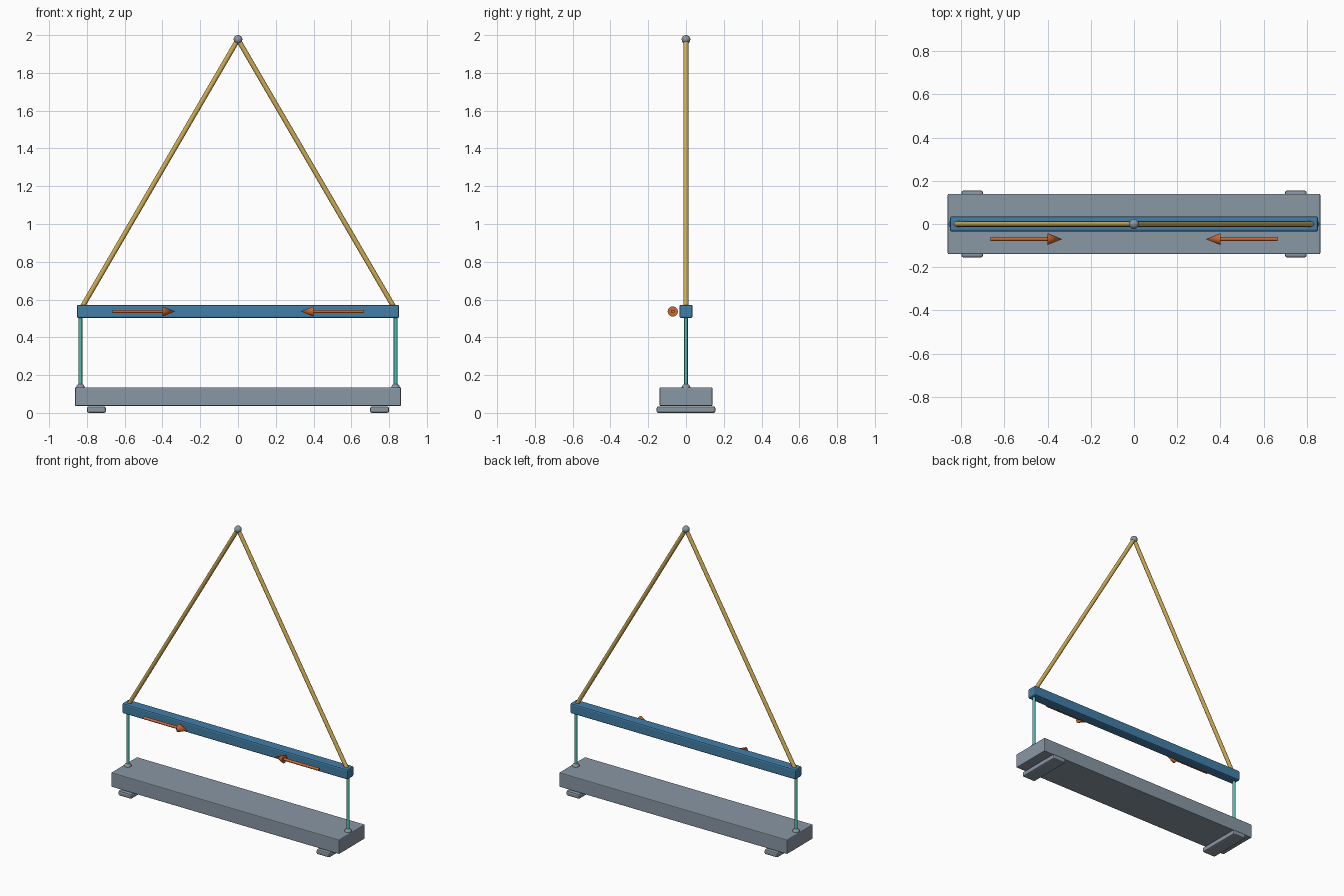
import bpy
from mathutils import Vector

if "Cube" in bpy.data.objects:
    bpy.data.objects.remove(bpy.data.objects["Cube"])


def material(name, rgb):
    m = bpy.data.materials.new(name)
    m.diffuse_color = (*rgb, 1.0)
    m.use_nodes = True
    m.node_tree.nodes["Principled BSDF"].inputs["Base Color"].default_value = m.diffuse_color
    return m


GREY = material("steel grey", (0.25, 0.31, 0.37))
BLUE = material("beam blue", (0.055, 0.21, 0.39))
YELLOW = material("sling yellow", (0.62, 0.41, 0.09))
TEAL = material("hanger teal", (0.08, 0.52, 0.43))
ORANGE = material("arrow orange", (0.62, 0.14, 0.03))


def finish(name, mat, smooth=True):
    ob = bpy.context.object
    ob.name = name
    ob.data.materials.append(mat)
    if smooth:
        bpy.ops.object.shade_smooth_by_angle()
    return ob


def box(name, size, centre, bevel, mat):
    bpy.ops.mesh.primitive_cube_add(size=1, location=centre)
    bpy.context.object.scale = size
    bpy.ops.object.transform_apply(location=False, rotation=False, scale=True)
    ob = finish(name, mat, False)
    mod = ob.modifiers.new("soft_edges", 'BEVEL')
    mod.width, mod.segments = bevel, 2
    return ob


def rod(name, start, end, r1, r2, mat, sides=20):
    a, b = Vector(start), Vector(end)
    d = b - a
    bpy.ops.mesh.primitive_cone_add(vertices=sides, radius1=r1, radius2=r2,
                                    depth=d.length, location=(a + b) / 2,
                                    rotation=d.to_track_quat('Z', 'Y').to_euler())
    return finish(name, mat)


def ball(name, centre, r, mat):
    bpy.ops.mesh.primitive_uv_sphere_add(segments=24, ring_count=12,
                                         radius=r, location=centre)
    return finish(name, mat)


# Load, spreader beam and lifting point
box("load_slab", (1.726, 0.28, 0.098), (0, 0, 0.086), 0.005, GREY)
box("spreader_beam", (1.706, 0.07, 0.07), (0, 0, 0.537), 0.009, BLUE)
ball("lifting_point", (0, 0, 1.977), 0.023, GREY)

for s, side in ((-1, "left"), (1, "right")):
    # Bearers under the slab
    box(f"{side}_bearer", (0.1, 0.31, 0.034), (s * 0.75, 0, 0.017), 0.009, GREY)
    # Sling, hanger and its anchor
    rod(f"{side}_sling", (s * 0.837, 0, 0.54), (0, 0, 1.977), 0.013, 0.013, YELLOW)
    rod(f"{side}_hanger", (s * 0.834, 0, 0.13), (s * 0.834, 0, 0.52), 0.0095, 0.0095, TEAL)
    ball(f"{side}_anchor", (s * 0.834, 0, 0.132), 0.023, GREY)
    # Compression arrow pointing to the middle
    rod(f"{side}_arrow_shaft", (s * 0.665, -0.07, 0.537), (s * 0.398, -0.07, 0.537),
        0.009, 0.009, ORANGE)
    rod(f"{side}_arrow_head", (s * 0.40, -0.07, 0.537), (s * 0.333, -0.07, 0.537),
        0.027, 0.0, ORANGE)
